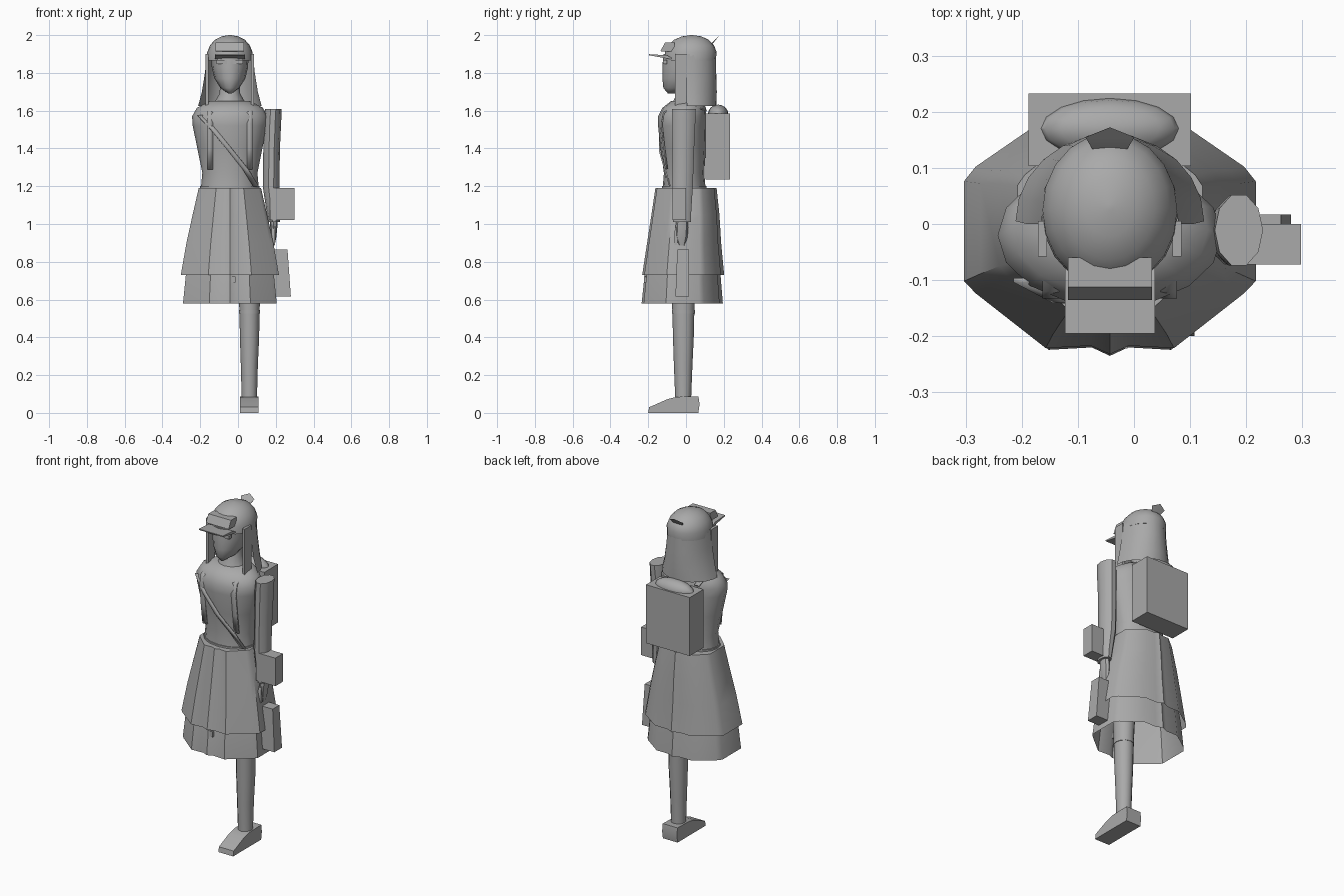
import bpy, bmesh, math
from mathutils import Vector

cube = bpy.data.objects.get("Cube")
if cube:
    bpy.data.objects.remove(cube)

CX = -0.043  # middle of the figure

grey = bpy.data.materials.new("plain grey")
grey.use_nodes = True
grey.diffuse_color = (0.4, 0.4, 0.4, 1)
grey.node_tree.nodes["Principled BSDF"].inputs["Base Color"].default_value = (0.4, 0.4, 0.4, 1)


def finish(name, bm, angle=40):
    bmesh.ops.recalc_face_normals(bm, faces=bm.faces)
    mesh = bpy.data.meshes.new(name)
    bm.to_mesh(mesh)
    bm.free()
    mesh.materials.append(grey)
    ob = bpy.data.objects.new(name, mesh)
    bpy.context.collection.objects.link(ob)
    bpy.ops.object.select_all(action='DESELECT')
    ob.select_set(True)
    bpy.context.view_layer.objects.active = ob
    bpy.ops.object.shade_smooth_by_angle(angle=math.radians(angle))
    return ob


def circle(n, start=0.0, sweep=math.tau):
    steps = n if sweep >= math.tau else n - 1
    return [(math.cos(start + sweep * i / steps), math.sin(start + sweep * i / steps))
            for i in range(n)]


def loft(name, outline, rings, closed=True, bottom=False, top=False, angle=40):
    """Skin a unit outline through rings of (z, cx, cy, rx, ry)."""
    bm = bmesh.new()
    rows = [[bm.verts.new((cx + rx * u, cy + ry * v, z)) for u, v in outline]
            for z, cx, cy, rx, ry in rings]
    n = len(outline)
    for a, b in zip(rows, rows[1:]):
        for i in range(n if closed else n - 1):
            j = (i + 1) % n
            bm.faces.new((a[i], a[j], b[j], b[i]))
    if bottom:
        bm.faces.new(rows[0])
    if top:
        bm.faces.new(rows[-1])
    return finish(name, bm, angle)


def box(name, x, y, z, shift=0.0, dy=0.0):
    """Block between limits; the base may slide in x and grow in -y."""
    bm = bmesh.new()
    bmesh.ops.create_cube(bm, size=1)
    for v in bm.verts:
        low = v.co.z < 0
        v.co = Vector((x[v.co.x > 0] + shift * low,
                       y[v.co.y > 0] - dy * (low and v.co.y < 0), z[v.co.z > 0]))
    return finish(name, bm, 20)


def extrude_profile(name, points, x0, x1):
    """Side profile of (y, z) points swept across x."""
    bm = bmesh.new()
    f = bm.faces.new([bm.verts.new((x0, y, z)) for y, z in points])
    ext = bmesh.ops.extrude_face_region(bm, geom=[f])["geom"]
    bmesh.ops.translate(bm, vec=(x1 - x0, 0, 0),
                        verts=[v for v in ext if isinstance(v, bmesh.types.BMVert)])
    return finish(name, bm, 25)


def strip(name, path, width):
    """Thin strap along (x, y, z) points, widened in x."""
    bm = bmesh.new()
    rows = [[bm.verts.new((x + s * width / 2, y, z)) for s in (-1, 1)] for x, y, z in path]
    for a, b in zip(rows, rows[1:]):
        bm.faces.new((a[0], a[1], b[1], b[0]))
    ob = finish(name, bm)
    mod = ob.modifiers.new("thickness", 'SOLIDIFY')
    mod.thickness = 0.008
    mod.offset = 0
    return ob


# Skirts: an eight-sided flared outline with a small pleat point in front
half = [(0, -1), (.13, -.93), (.44, -.95), (.92, -.5), (1, -.4),
        (1, .42), (.92, .54), (.46, .92), (.15, .92), (0, 1)]
skirt_outline = half + [(-u, v) for u, v in half[-2:0:-1]]
loft("outer_skirt", skirt_outline, [
    (.73, CX, -.015, .26, .217), (.9, CX, -.01, .23, .196),
    (1.05, CX, -.003, .197, .18), (1.19, CX, 0, .165, .162)], top=True)
loft("under_skirt", skirt_outline, [
    (.58, CX, -.02, .248, .215), (.74, CX, -.018, .232, .2), (.9, CX, -.01, .2, .17)])
box("skirt_buckle", (-.035, -.012), (-.222, -.212), (.69, .722))

# Torso and collar
round16 = circle(16)
loft("torso", round16, [
    (1.17, CX, -.01, .155, .115), (1.27, CX, -.01, .146, .107),
    (1.4, CX, -.015, .172, .12), (1.52, CX, -.02, .197, .128),
    (1.57, CX, -.02, .2, .128), (1.615, CX, -.01, .175, .115),
    (1.65, CX, .005, .11, .085)], top=True, angle=60)
loft("belt", round16, [(1.185, CX, -.01, .158, .118), (1.2, CX, -.01, .158, .118)], top=True)
loft("collar", circle(12), [(1.62, CX, .005, .095, .085), (1.69, CX, .01, .055, .06),
                            (1.76, CX, .01, .05, .055)])

# Straps over the chest
for side, name in ((1, "left"), (-1, "right")):
    x = CX + side * .105
    strip(name + "_pack_strap", [(x, -.1, 1.29), (x, -.115, 1.4), (x, -.129, 1.53),
                                 (x, -.117, 1.59), (x, -.02, 1.645), (x, .11, 1.6)], .03)
strip("cross_strap", [(-.2, -.1, 1.575), (-.13, -.137, 1.5), (-.04, -.14, 1.39),
                      (.04, -.112, 1.29), (.095, -.085, 1.2)], .03)

# Head with pointed chin
loft("face", circle(16), [
    (1.69, CX, -.075, .008, .02), (1.72, CX, -.04, .05, .08),
    (1.77, CX, -.01, .082, .115), (1.83, CX, .01, .096, .135),
    (1.9, CX, .015, .1, .135)], bottom=True, top=True, angle=60)
for side in (1, -1):
    x = CX + side * .042
    box("left_eye" if side > 0 else "right_eye", (x - .028, x + .028), (-.122, -.1), (1.848, 1.868))

# Hair: a flaring half shell and two flat side locks
loft("back_hair", circle(13, 0, math.pi), [
    (1.625, CX, .005, .168, .155), (1.7, CX, 0, .148, .163),
    (1.8, CX, 0, .132, .16), (1.9, CX, 0, .122, .158)], closed=False)
for side, name in ((1, "left"), (-1, "right")):
    xs = sorted((CX + side * .112, CX + side * .128))
    box(name + "_side_lock", xs, (-.058, .005), (1.615, 1.9))

# Cap, brim, front badge plate and rear bow
loft("cap", circle(20), [
    (1.865, CX, .022, .122, .136), (1.91, CX, .025, .12, .137),
    (1.945, CX, .027, .106, .122), (1.975, CX, .028, .08, .092),
    (1.993, CX, .03, .045, .052), (2.0, CX, .03, .006, .006)], bottom=True, top=True, angle=60)
extrude_profile("cap_brim", [(-.195, 1.893), (-.195, 1.899), (-.1, 1.893), (-.06, 1.87),
                             (-.1, 1.876)], -.123, .037)
extrude_profile("cap_front_plate", [(-.125, 1.912), (-.135, 1.915), (-.112, 1.96),
                                    (-.06, 1.96), (-.06, 1.912)], -.118, .032)
bm = bmesh.new()
bmesh.ops.create_cone(bm, cap_ends=True, segments=5, radius1=.046, radius2=.018, depth=.06)
for v in bm.verts:
    v.co = Vector((v.co.x + CX, .132 + v.co.y * .55 - v.co.z * .5, 1.947 - v.co.z * .7 + v.co.y * .55))
finish("rear_bow", bm, 20)

# Backpack with a soft rounded flap
box("backpack", (-.188, .102), (.103, .233), (1.235, 1.585))
bm = bmesh.new()
bmesh.ops.create_uvsphere(bm, u_segments=16, v_segments=8, radius=1)
for v in bm.verts:
    v.co = Vector((CX + v.co.x * .125, .17 + v.co.y * .055, 1.58 + v.co.z * .052))
finish("pack_top_roll", bm)

# Arm, hand and carried cases
round10 = circle(10)
loft("left_arm", round10, [
    (1.01, .192, -.022, .03, .05), (1.06, .188, -.022, .036, .052),
    (1.2, .175, -.018, .044, .057), (1.4, .178, -.014, .044, .06),
    (1.55, .183, -.012, .046, .065), (1.61, .187, -.011, .043, .066)], bottom=True, top=True)
loft("left_hand", circle(8), [
    (.885, .182, -.022, .012, .016), (.93, .185, -.024, .018, .032),
    (.98, .188, -.022, .02, .034), (1.03, .19, -.02, .02, .03)], bottom=True, top=True)
extrude_profile("left_thumb", [(-.045, 1.0), (-.062, .96), (-.06, .89), (-.048, .89),
                               (-.038, .95)], .177, .195)
box("upper_case", (.17, .298), (-.072, .0), (1.022, 1.19))
box("lower_case", (.18, .262), (-.046, .017), (.615, .865), shift=.018, dy=.01)

# Leg with stocking cuff, and wedge shoe
loft("left_leg", circle(12), [
    (.06, .06, -.015, .042, .042), (.1, .06, -.015, .041, .043),
    (.25, .06, -.015, .045, .049), (.4, .061, -.014, .051, .055),
    (.53, .061, -.014, .053, .058), (.7, .06, -.014, .06, .066),
    (.95, .05, -.01, .07, .075)], bottom=True, top=True)
loft("stocking_cuff", circle(12), [(.525, .061, -.014, .056, .061), (.545, .061, -.014, .056, .061)],
     bottom=True, top=True)
extrude_profile("left_shoe", [(-.2, 0), (.065, 0), (.072, .045), (.066, .088), (-.05, .085),
                              (-.1, .072), (-.195, .03)], .01, .108)
